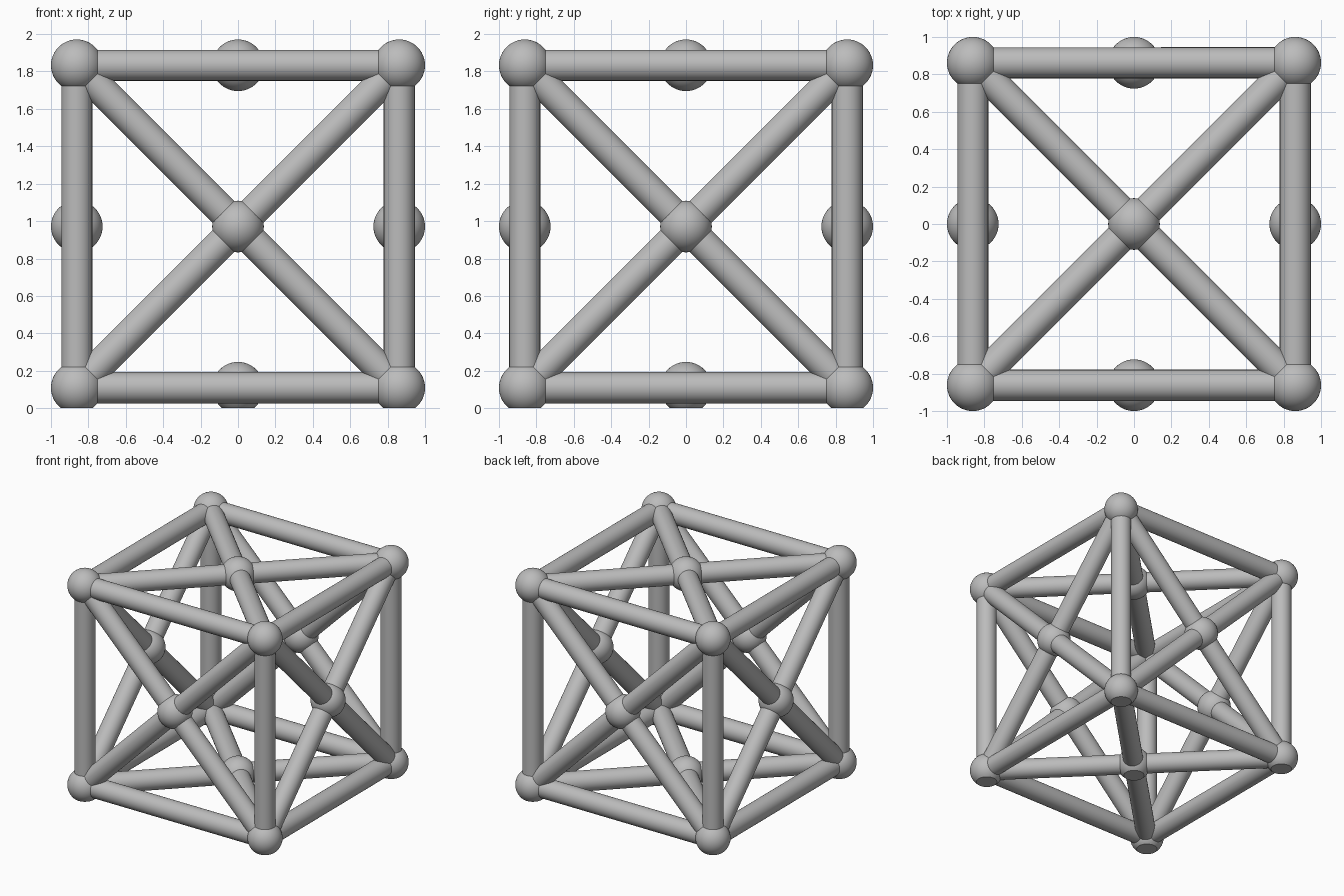
import bpy, bmesh
from itertools import combinations, product
from mathutils import Vector

if "Cube" in bpy.data.objects:
    bpy.data.objects.remove(bpy.data.objects["Cube"])

HALF = 0.862        # joint centre distance from the middle
MID_Z = 0.971       # height of the middle
BALL_R = 0.138
ROD_R = 0.083

grey = bpy.data.materials.new("grey")
grey.use_nodes = True
colour = (0.5, 0.5, 0.5, 1)
grey.diffuse_color = colour
grey.node_tree.nodes["Principled BSDF"].inputs["Base Color"].default_value = colour


def add_object(name, bm, location):
    mesh = bpy.data.meshes.new(name)
    bm.to_mesh(mesh)
    bm.free()
    mesh.materials.append(grey)
    obj = bpy.data.objects.new(name, mesh)
    bpy.context.collection.objects.link(obj)
    obj.location = location
    bpy.ops.object.select_all(action="DESELECT")
    obj.select_set(True)
    bpy.context.view_layer.objects.active = obj
    bpy.ops.object.shade_smooth_by_angle()
    return obj


def ball(name, centre):
    # Joint ball, sliced flat where it meets the ground
    bm = bmesh.new()
    bmesh.ops.create_uvsphere(bm, u_segments=48, v_segments=24, radius=BALL_R)
    if centre.z < BALL_R:
        cut = bmesh.ops.bisect_plane(
            bm, geom=bm.verts[:] + bm.edges[:] + bm.faces[:],
            plane_co=(0, 0, -centre.z), plane_no=(0, 0, -1), clear_outer=True)
        rim = [e for e in cut["geom_cut"] if isinstance(e, bmesh.types.BMEdge)]
        bmesh.ops.contextual_create(bm, geom=rim)
        bmesh.ops.recalc_face_normals(bm, faces=bm.faces[:])
    add_object(name, bm, centre)


def rod(name, a, b):
    # Round rod between two joint centres
    bm = bmesh.new()
    bmesh.ops.create_cone(bm, cap_ends=True, segments=48, radius1=ROD_R,
                          radius2=ROD_R, depth=(b - a).length)
    obj = add_object(name, bm, (a + b) / 2)
    obj.rotation_mode = "QUATERNION"
    obj.rotation_quaternion = (b - a).to_track_quat("Z", "Y")


middle = Vector((0, 0, MID_Z))
corners = [middle + HALF * Vector(s) for s in product((-1, 1), repeat=3)]

# Corner joints
for c in corners:
    ball("corner_ball", c)

# Face centre joints
for axis, sign in product(range(3), (-1, 1)):
    offset = Vector()
    offset[axis] = sign * HALF
    ball("face_ball", middle + offset)

# Cube edges and the crossed diagonals of every face
for a, b in combinations(corners, 2):
    differing = sum(abs(d) > HALF for d in b - a)
    if differing == 1:
        rod("edge_rod", a, b)
    elif differing == 2:
        rod("diagonal_rod", a, b)
